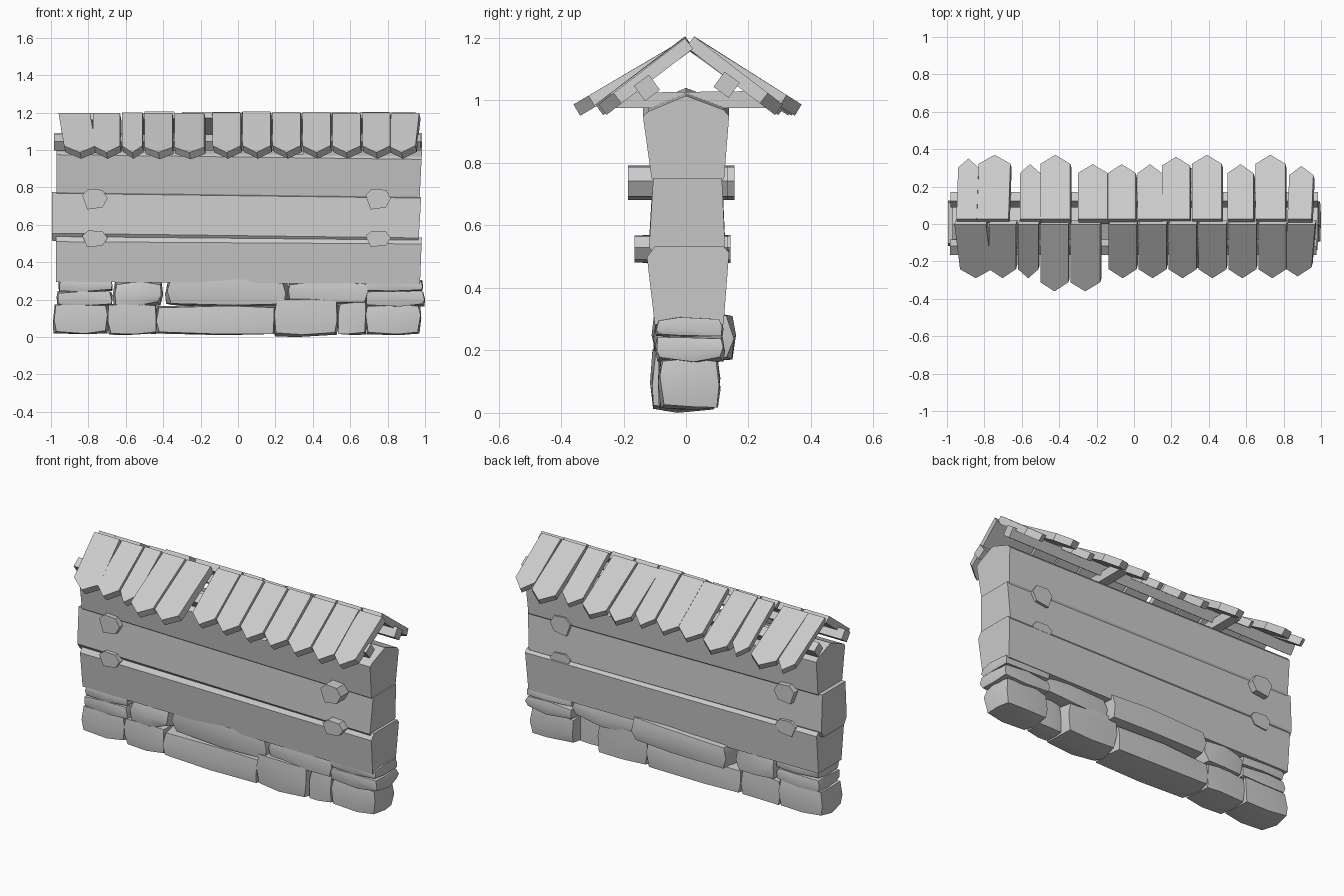
import bpy
import bmesh
import math
import random
from mathutils import Vector

random.seed(4)

default_cube = bpy.data.objects.get("Cube")
if default_cube:
    bpy.data.objects.remove(default_cube, do_unlink=True)

# One plain grey for everything
grey = bpy.data.materials.new("plain_grey")
grey.use_nodes = True
shade = (0.6, 0.6, 0.6, 1)
grey.diffuse_color = shade
grey.node_tree.nodes["Principled BSDF"].inputs["Base Color"].default_value = shade


def finish(name, bm):
    bmesh.ops.recalc_face_normals(bm, faces=bm.faces)
    mesh = bpy.data.meshes.new(name)
    bm.to_mesh(mesh)
    bm.free()
    mesh.materials.append(grey)
    obj = bpy.data.objects.new(name, mesh)
    bpy.context.collection.objects.link(obj)
    return obj


def prism(name, start, end):
    """Solid between two matching outlines."""
    bm = bmesh.new()
    a = [bm.verts.new(p) for p in start]
    b = [bm.verts.new(p) for p in end]
    bm.faces.new(a)
    bm.faces.new(b)
    for i in range(len(a)):
        j = (i + 1) % len(a)
        bm.faces.new((a[i], a[j], b[j], b[i]))
    return finish(name, bm)


def beam(name, profile, x_right, x_left, drop=0.0, lean=0.0):
    """Long timber along x; its left end may sit lower and lean."""
    low = min(z for y, z in profile)
    start = [(x_right, y, z) for y, z in profile]
    end = [(x_left + lean * (z - low), y, z - drop) for y, z in profile]
    return prism(name, start, end)


def square(y, z, half, turn):
    """Square cross-section turned about the x axis."""
    corners = [turn + math.pi / 4 + k * math.pi / 2 for k in range(4)]
    r = half * math.sqrt(2)
    return [(y + r * math.cos(t), z + r * math.sin(t)) for t in corners]


# Wall timbers
beam("lower_beam", [(-0.1, 0.295), (-0.125, 0.51), (-0.1, 0.545),
                    (0.12, 0.545), (0.138, 0.525), (0.12, 0.295)],
     -0.972, 0.973, drop=0.012, lean=0.04)
beam("middle_beam", [(-0.09, 0.515), (-0.118, 0.555), (-0.105, 0.775),
                     (0.115, 0.775), (0.125, 0.555), (0.105, 0.515)],
     -0.995, 0.964, drop=0.025, lean=0.06)
beam("upper_beam", [(-0.09, 0.745), (-0.11, 0.775), (-0.138, 0.975), (-0.12, 0.99),
                    (0, 1.04), (0.12, 0.995), (0.138, 0.975), (0.122, 0.775), (0.1, 0.745)],
     -0.97, 0.97, drop=0.025, lean=0.05)

# Hexagonal pegs through the joints
peg_outline = [(-1, 0.4), (-0.5, 1), (0.6, 0.9), (1, 0.1), (0.6, -0.8), (-0.6, -1)]


def peg(name, x, z, half_height, front, back):
    loops = [[(x + 0.068 * u, y, z + half_height * v) for u, v in peg_outline]
             for y in (front, back)]
    return prism(name, *loops)


peg("upper_left_peg", 0.75, 0.737, 0.055, -0.185, 0.135)
peg("lower_left_peg", 0.75, 0.525, 0.043, -0.165, 0.135)
peg("upper_right_peg", -0.765, 0.737, 0.055, -0.14, 0.155)
peg("lower_right_peg", -0.765, 0.525, 0.045, -0.14, 0.142)

# Roof rails and cross bars
pitch = math.radians(36)
beam("front_rail", square(-0.125, 1.04, 0.03, pitch), -0.985, 0.975)
beam("back_rail", square(0.13, 1.05, 0.03, -pitch), -0.98, 0.985)
for name, x in (("left_cross_bar", 0.32), ("right_cross_bar", -0.46)):
    bar = [(-0.235, 0.975), (-0.165, 1.025), (0.22, 1.03), (0.3, 0.975)]
    beam(name, bar, x - 0.03, x + 0.03)


def shingle(name, side, x0, x1, reach, skew):
    """Pointed board from the ridge; side is -1 at the front, 1 at the back."""
    ridge_y = -0.003 if side < 0 else 0.026
    ridge_z = 1.204 + random.uniform(-0.008, 0.002)
    run = reach - abs(ridge_y)
    slope = (ridge_z - 0.987) / run
    x1 -= 0.011
    under = Vector((0, -side * slope, -1)).normalized() * 0.042
    under.x = 0.007
    mid = (x0 + x1) / 2 + skew
    outline = [(x0, 0), (x0 + skew, run - 0.048), (mid, run),
               (x1 + skew, run - 0.048), (x1, 0)]
    top = [Vector((x, ridge_y + side * d, ridge_z - slope * d)) for x, d in outline]
    return prism(name, top, [p + under for p in top])


# Shingles: right edge, left edge, reach and skew in hundredths
front_row = [(-96, -78, 29, 3), (-77.5, -62, 29, 0), (-62, -50, 29, 0),
             (-50, -34, 36, 0), (-34, -17, 36, 0)]
front_row += [(-13.5 + 16 * k, 2.5 + 16 * k, 29, 0) for k in range(6)]
front_row += [(82, 98, 28, -2)]
back_row = [(-95, -83, 35, 1), (-84, -66, 37, 1), (-61, -49, 32, 0), (-50, -33, 37, 0),
            (-30, -13, 32, 0), (-14, 2, 32, 0), (2, 16, 32, 0), (15, 31, 36, 0),
            (31, 48, 37, 0), (50, 65, 32, 0), (65, 82, 37, 0), (82, 96, 31, 1)]
for label, side, row in (("front", -1, front_row), ("back", 1, back_row)):
    for i, values in enumerate(row):
        shingle(f"{label}_shingle_{i + 1}", side, *[v / 100 for v in values])


def stone(name, x0, x1, z0, z1, front, back, worn):
    """Rough block with a middle loop each way and worn corners."""
    bm = bmesh.new()
    bmesh.ops.create_cube(bm, size=1)
    bmesh.ops.subdivide_edges(bm, edges=bm.edges[:], cuts=1, use_grid_fill=True)
    size = Vector((x1 - x0, back - front, z1 - z0))
    centre = Vector((x0 + x1, front + back, z0 + z1)) / 2
    wear = min(size) * worn
    for v in bm.verts:
        outer = sum(abs(c) > 0.1 for c in v.co)
        pull = wear * (outer - 1) * 0.5
        for axis in range(3):
            c = v.co[axis]
            if abs(c) > 0.1:
                inset = pull * random.uniform(0.4, 1.4)
                v.co[axis] = centre[axis] + c * (size[axis] - 2 * inset)
            else:
                v.co[axis] = centre[axis] + size[axis] * random.uniform(-0.15, 0.15)
    obj = finish(name, bm)
    bpy.ops.object.select_all(action='DESELECT')
    obj.select_set(True)
    bpy.context.view_layer.objects.active = obj
    bpy.ops.object.shade_smooth_by_angle(angle=math.radians(40))
    return obj


# Foundation stones: x range, z range and y range in hundredths
bottom_course = [(-99, -69, 1.5, 18, -10, 11), (-70, -43, 1, 18, -10, 10),
                 (-44, 20, 1, 17, -10.5, 11), (19, 54, 0, 21, -11.5, 10),
                 (53, 69, 1, 19, -9, 4), (68, 98, 1, 18, -9, 11)]
top_course = [(-96, -67, 24, 31, -10.5, 11), (-97, -67, 16, 25, -10.5, 11),
              (-67, -40, 16, 31, -10.5, 12), (-39, 27, 16, 32.5, -11, 16),
              (26, 70, 17.5, 30.5, -10.5, 11), (68, 99, 24, 31, -10, 12),
              (68, 100, 16, 25, -10, 12.5)]
for label, course, worn in (("bottom", bottom_course, 0.09), ("top", top_course, 0.16)):
    for i, values in enumerate(course):
        stone(f"{label}_stone_{i + 1}", *[v / 100 for v in values], worn)
